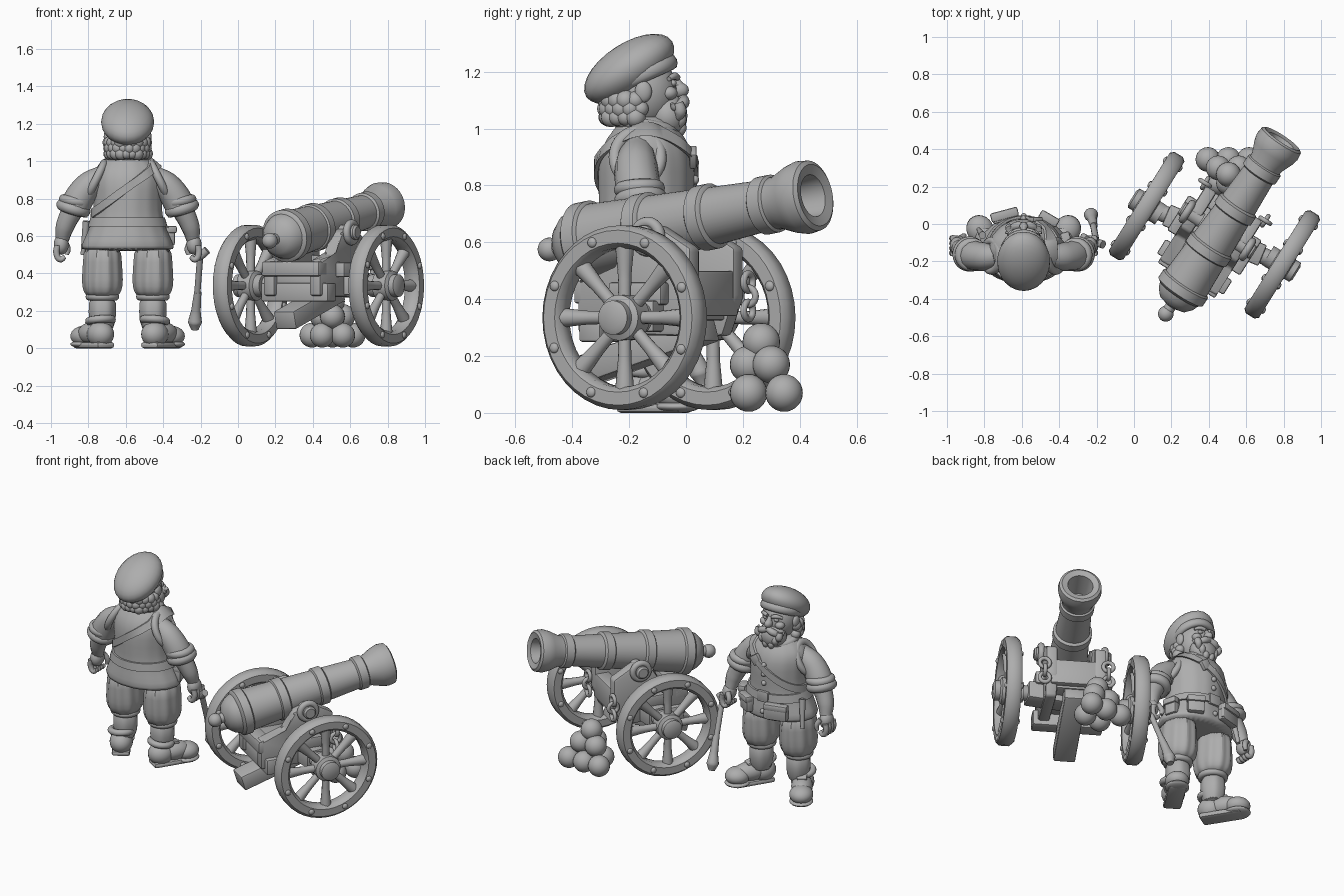
import bpy, bmesh, random
from math import sin, cos, pi, radians, tau
from mathutils import Matrix, Vector

random.seed(3)
cube = bpy.data.objects.get("Cube")
if cube:
    bpy.data.objects.remove(cube)

GREY = (.42, .42, .42, 1)
mat = bpy.data.materials.new("plain_grey")
mat.use_nodes = True
mat.diffuse_color = GREY
mat.node_tree.nodes["Principled BSDF"].inputs["Base Color"].default_value = GREY


def move(*v):
    return Matrix.Translation(v)


def turn(degrees, axis):
    return Matrix.Rotation(radians(degrees), 4, axis)


def scale(*v):
    return Matrix.Diagonal((*v, 1))


def aim(direction):
    return Vector(direction).to_track_quat('Z', 'Y').to_matrix().to_4x4()


def finish(name, mesh, place):
    mesh.transform(place)
    if place.determinant() < 0:
        mesh.flip_normals()
    mesh.materials.clear()
    mesh.materials.append(mat)
    mesh.shade_smooth()
    mesh.set_sharp_from_angle(angle=radians(42))
    ob = bpy.data.objects.new(name, mesh)
    bpy.context.collection.objects.link(ob)
    return ob


def from_bmesh(name, bm, place):
    bmesh.ops.recalc_face_normals(bm, faces=bm.faces)
    mesh = bpy.data.meshes.new(name)
    bm.to_mesh(mesh)
    bm.free()
    return finish(name, mesh, place)


def ball(name, place, size):
    bm = bmesh.new()
    bmesh.ops.create_uvsphere(bm, u_segments=24, v_segments=14, radius=1)
    return from_bmesh(name, bm, place @ scale(*size))


def bevel_edges(bm, width):
    bmesh.ops.bevel(bm, geom=bm.edges[:], offset=width, segments=2, affect='EDGES', profile=.5)


def box(name, place, size, bevel=.01):
    bm = bmesh.new()
    bmesh.ops.create_cube(bm, size=1, matrix=scale(*size))
    bevel_edges(bm, bevel)
    return from_bmesh(name, bm, place)


def skin(rings, loop=False):
    """Join rings of points with quads, then cap the ends or close the loop."""
    bm = bmesh.new()
    rows = [[bm.verts.new(point) for point in ring_points] for ring_points in rings]
    for low, high in zip(rows, rows[1:] + rows[:1] if loop else rows[1:]):
        for i in range(len(low)):
            bm.faces.new((low[i - 1], low[i], high[i], high[i - 1]))
    if not loop:
        bm.faces.new(rows[0])
        bm.faces.new(rows[-1])
    return bm


def oval(z, rx, ry, lobes=0, depth=0, count=40):
    points = []
    for i in range(count):
        angle = tau * i / count
        ripple = 1 + depth * cos(lobes * angle)
        points.append((rx * ripple * cos(angle), ry * ripple * sin(angle), z))
    return points


def lathe(name, place, profile, loop=False):
    return from_bmesh(name, skin([oval(z, r, r) for r, z in profile], loop), place)


def ring(name, place, radius, thick, square=1):
    """Torus; square above one flattens its section towards a rounded box."""
    def edge(value):
        return thick * max(-1, min(1, square * value))
    angles = [tau * i / 12 for i in range(12)]
    return lathe(name, place, [(radius + edge(cos(a)), edge(sin(a))) for a in angles], True)


def loft(name, place, sections, lobes, depth):
    """Stacked ovals (z, rx, ry), rippled like cloth."""
    rings = [oval(z, rx, ry, lobes, depth) for z, rx, ry in sections]
    ob = from_bmesh(name, skin(rings), place)
    ob.modifiers.new("soften", 'SUBSURF').levels = 1


def tube(name, place, *points):
    """Round limb through points (x, y, z, radius)."""
    curve = bpy.data.curves.new(name, 'CURVE')
    curve.dimensions, curve.bevel_depth, curve.bevel_resolution = '3D', 1, 4
    curve.resolution_u, curve.use_fill_caps = 6, True
    spline = curve.splines.new('BEZIER')
    spline.bezier_points.add(len(points) - 1)
    for knot, point in zip(spline.bezier_points, points):
        knot.co, knot.radius = point[:3], point[3]
        knot.handle_left_type = knot.handle_right_type = 'AUTO'
    helper = bpy.data.objects.new("helper", curve)
    bpy.context.collection.objects.link(helper)
    graph = bpy.context.evaluated_depsgraph_get()
    mesh = bpy.data.meshes.new_from_object(helper.evaluated_get(graph))
    bpy.data.objects.remove(helper)
    return finish(name, mesh, place)


# Cannon barrel, from the rear knob to the muzzle
knob, muzzle = Vector((.17, -.48, .575)), Vector((.79, .45, .765))
barrel = move(*knob) @ aim(muzzle - knob)
ball("barrel_knob", barrel, (.042, .042, .042))
lathe("cannon_barrel", barrel, [(.03, 0), (.03, .05), (.08, .065), (.11, .1), (.13, .15), (.13, .2), (.09, .93),
                                (.095, .99), (.12, 1.05), (.13, 1.09), (.125, 1.13), (.11, 1.14), (.075, 1.13),
                                (.06, .95)])
for along in (.17, .42, .68, .94):
    radius = .15 - along / 20
    lathe("barrel_band", barrel @ move(0, 0, along),
          [(radius - .02, -.04), (radius, -.025), (radius, .025), (radius - .02, .04)])

# Carriage, mirrored about its own length
cart = move(.43, -.06, 0) @ turn(-32, 'Z')
outline = [(-.27, .28), (-.27, .47), (-.1, .5), (-.06, .62), (.06, .66), (.2, .58), (.2, .4), (.15, .27)]
for side in (-1, 1):
    half = cart @ scale(side, 1, 1)
    bm = skin([[(x, y, z) for y, z in outline] for x in (.11, .18)])
    bevel_edges(bm, .015)
    from_bmesh("carriage_cheek", bm, half)
    pivot = half @ move(.1, .03, .62) @ turn(90, 'Y')
    lathe("trunnion", pivot, [(.04, 0), (.04, .12), (.03, .13)])
    ring("trunnion_strap", pivot @ move(0, 0, .09), .05, .02)
    box("cheek_step", half @ move(.2, 0, .42), (.06, .22, .08))
    for i in range(3):
        ring("chain_link", half @ move(.19, .21, .46 - i / 20) @ turn(90 * i, 'Z') @ turn(90, 'X'), .03, .012)
for y, z, width, height in ((-.24, .425, .36, .08), (-.2, .3, .42, .1), (.15, .42, .3, .16)):
    box("cross_beam", cart @ move(0, y, z), (width, .09, height))
box("carriage_bed", cart @ move(0, -.04, .37), (.25, .4, .09))
box("trail_beam", cart @ move(0, -.09, .225) @ turn(17, 'X'), (.13, .52, .1))
axle = cart @ move(0, 0, .34) @ turn(9, 'Z')
box("axle_bed", axle, (.56, .12, .11))
lathe("axle", axle @ turn(90, 'Y'), [(.045, -.4), (.045, .4)])

# Spoked wheels
for side in (-1, 1):
    wheel = cart @ move(side * .39, side * .06, .335) @ turn(side * 90, 'Y')
    ring("wheel_rim", wheel @ scale(1, 1, 1.15), .285, .04, 1.15)
    lathe("wheel_hub", wheel, [(.06, -.09), (.06, -.05), (.08, -.04), (.08, .04), (.06, .05), (.06, .08), (.04, .09)])
    for i in range(8):
        arm = wheel @ turn(45 * i, 'Z')
        tube("wheel_spoke", arm, (.06, 0, 0, .022), (.15, 0, 0, .024), (.26, 0, 0, .034))
        for face in (-.045, .045):
            ball("rim_stud", arm @ turn(22, 'Z') @ move(.285, 0, face), (.018, .018, .012))

# Stack of shot, row by row
for count, y, z in ((3, .345, .07), (2, .22, .07), (2, .3, .17), (1, .22, .17), (1, .265, .25)):
    for i in range(count):
        ball("cannon_ball", move(.505 + .11 * (i - (count - 1) / 2), y, z), (.066, .066, .066))

# Gunner's jacket, facing +y
man = move(-.59, -.14, 0)
jacket = [(.52, .25, .185), (.54, .25, .185), (.61, .22, .18), (.68, .185, .165), (.8, .18, .17), (.9, .195, .17),
          (.97, .175, .14), (1.01, .12, .1), (1.05, .09, .09)]
loft("jacket", man, jacket, 14, .012)


def girth(height):
    for low, high in zip(jacket, jacket[1:]):
        if height <= high[0]:
            return Vector(low).lerp(Vector(high), (height - low[0]) / (high[0] - low[0]))
    return jacket[-1]


def strap(name, middle, tilt):
    """Band that hugs the jacket, tilted across the body."""
    rows = []
    for edge, lift in ((-.025, 0), (-.025, .014), (.025, .014), (.025, 0)):
        row = []
        for i in range(48):
            angle = tau * i / 48
            z = middle + tilt * cos(angle) + edge
            _, rx, ry = girth(z)
            row.append(((rx + lift) * cos(angle), (ry + lift) * sin(angle), z))
        rows.append(row)
    from_bmesh(name, skin(rows, True), man)


strap("waist_belt", .675, 0)
strap("shoulder_belt", .86, .14)
box("belt_buckle", man @ move(0, .175, .675), (.08, .02, .07), .005)
box("chest_buckle", man @ move(.06, .165, .9) @ turn(35, 'Y'), (.06, .025, .06), .005)
for z in (.58, .76, .82, .88):
    ball("button", man @ move(0, girth(z)[2], z), (.016, .016, .016))
ring("collar", man @ move(0, 0, 1.01) @ turn(-10, 'X'), .1, .024)

# Belt gear
for x, y, width, angle in ((.13, .16, .1, -30), (-.1, .18, .14, 15), (.22, .05, .08, -75)):
    pouch = man @ move(x, y, .6) @ turn(angle, 'Z')
    box("belt_pouch", pouch, (width, .05, .1))
    box("pouch_flap", pouch @ move(0, .01, .035), (width + .01, .05, .04))
for i in range(5):
    x, y = -.04 - .03 * i, .21 - .008 * i
    tube("cartridge", man, (x, y, .56, .011), (x, y, .65, .011))
tube("dagger_sheath", man, (-.22, .08, .68, .02), (-.24, .11, .5, .012))

for side in (-1, 1):
    half = man @ scale(side, 1, 1)
    # Arm and hand
    ring("armhole_trim", half @ move(.17, -.03, .9) @ aim((1, 0, .5)) @ scale(1, 1.2, 1), .08, .022)
    tube("sleeve", half, (.13, -.03, .92, .06), (.205, -.035, .87, .075), (.26, -.03, .8, .08), (.29, -.02, .73, .08))
    cuff = half @ move(.29, -.02, .75) @ aim((.3, .1, -1))
    ring("rolled_cuff", cuff, .062, .032)
    ring("cuff_fold", cuff @ move(0, 0, -.04) @ turn(8, 'X'), .064, .026)
    tube("forearm", half, (.29, -.02, .75, .06), (.335, 0, .65, .05), (.35, .02, .58, .036))
    ball("palm", half @ move(.355, .02, .555), (.04, .05, .055))
    for i in range(4):
        y = .026 * i - .015
        tube("finger", half, (.375, y, .55, .018), (.38, y, .505, .017), (.36, y, .475, .016), (.335, y, .49, .012))
    tube("thumb", half, (.34, .06, .57, .018), (.32, .075, .53, .016), (.325, .075, .5, .011))
    # Leg
    leg = half @ move(.135, 0, 0)
    loft("breeches", leg, [(.56, .1, .13), (.46, .1, .125), (.36, .11, .13), (.3, .1, .115), (.27, .075, .085)], 10, .04)
    ring("knee_band", leg @ move(0, 0, .275), .07, .02)
    loft("stocking", leg, [(.29, .07, .075), (.2, .075, .08), (.08, .065, .07)], 6, .02)
    # Buckled shoe, toes turned out
    shoe = half @ move(.145, -.03, 0) @ turn(-32, 'Z')
    box("shoe_sole", shoe @ move(0, .07, .017), (.11, .26, .034), .015)
    for part, y, z, size in (("sole_toe", .165, .022, (.072, .08, .022)), ("shoe_heel", 0, .075, (.07, .08, .07)),
                             ("shoe_body", .08, .08, (.065, .11, .06)), ("shoe_toe", .165, .065, (.072, .078, .055))):
        ball(part, shoe @ move(0, y, z), size)
    ring("shoe_collar", shoe @ move(0, 0, .15) @ turn(-8, 'X'), .062, .02)
    box("shoe_buckle", shoe @ move(0, .085, .14) @ turn(-20, 'X'), (.06, .05, .02), .005)

# Linstock hanging from one hand
tube("linstock_shaft", man, (.39, .04, .52, .017), (.365, .17, .2, .017))
tube("linstock_grip", man, (.375, .13, .3, .02), (.365, .17, .2, .026), (.36, .19, .14, .038), (.36, .2, .1, .02))
tube("linstock_fork", man, (.34, .04, .475, .016), (.39, .04, .495, .022), (.425, .03, .525, .022))

# Head and beret
ball("head", man @ move(0, -.01, 1.13), (.108, .12, .13))
ball("beret", man @ move(0, -.06, 1.21) @ turn(33, 'X'), (.142, .18, .09))
ring("beret_band", man @ move(0, -.015, 1.19) @ turn(24, 'X') @ scale(.95, 1, 1.3), .112, .022)
ball("nose", man @ move(0, .12, 1.135), (.024, .03, .026))
tube("nose_bridge", man, (0, .1, 1.175, .013), (0, .12, 1.145, .018))
ball("beard", man @ move(0, .075, 1.045), (.09, .07, .08))
for side in (-1, 1):
    half = man @ scale(side, 1, 1)
    ball("eye", half @ move(.04, .095, 1.16), (.016, .012, .012))
    tube("brow", half, (.015, .11, 1.18, .011), (.045, .1, 1.185, .013), (.075, .08, 1.175, .008))
    ball("cheek", half @ move(.055, .08, 1.125), (.03, .03, .025))
    ball("ear", half @ move(.11, -.01, 1.13), (.018, .03, .038))
    tube("moustache", half, (0, .13, 1.105, .018), (.04, .13, 1.09, .022), (.08, .1, 1.075, .014), (.095, .09, 1.09, .005))
    for i in range(3):
        x, z = .02 + .028 * i, 1 + .03 * i
        tube("beard_lock", half, (x, .11, z + .03, .02), (x, .12, z, .022), (x * .8, .105, z - .03, .01))
# Curly hair round the back and sides
for row in range(3):
    for i in range(11):
        angle = pi + pi * (i + row % 2 / 2) / 10.5
        size = random.uniform(.028, .036)
        ball("hair_curl", man @ move(.1 * cos(angle), .12 * sin(angle) - .02, 1.04 + .03 * row), (size, size, size))
